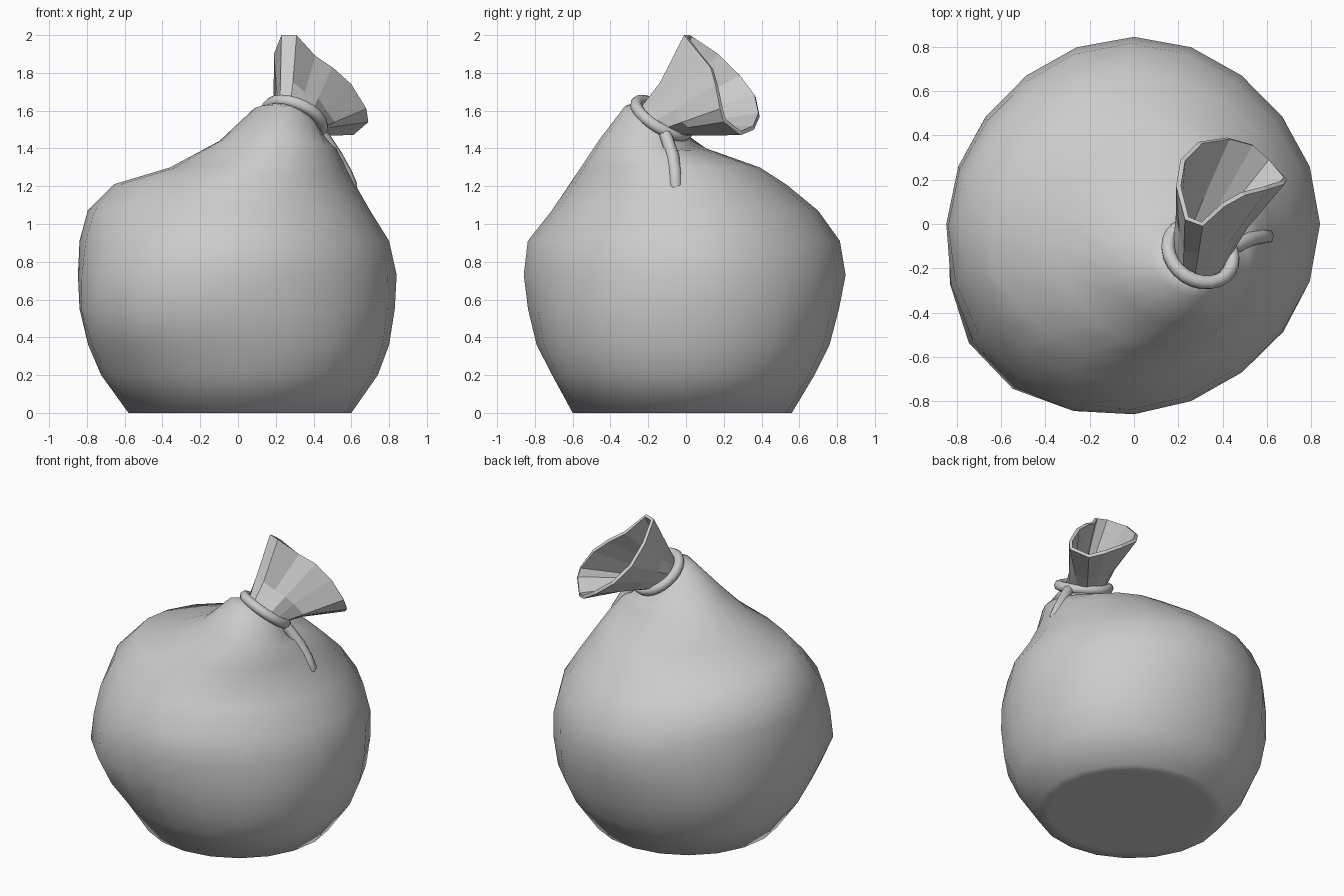
import bpy, math
from mathutils import Vector, Quaternion

if "Cube" in bpy.data.objects:
    bpy.data.objects.remove(bpy.data.objects["Cube"])

NECK = Vector((0.30, -0.13, 1.56))
AXIS = Vector((0.33, 0.50, 0.80)).normalized()
SX, SY = -AXIS.x / AXIS.z, -AXIS.y / AXIS.z


def make_object(name, verts, faces):
    mesh = bpy.data.meshes.new(name)
    mesh.from_pydata([tuple(v) for v in verts], [], faces)
    mesh.update()
    obj = bpy.data.objects.new(name, mesh)
    bpy.context.collection.objects.link(obj)
    return obj


def loft(name, rings, caps):
    n = len(rings[0])
    verts = [v for r in rings for v in r]
    faces = [(k * n + i, k * n + (i + 1) % n, (k + 1) * n + (i + 1) % n, (k + 1) * n + i)
             for k in range(len(rings) - 1) for i in range(n)]
    if caps:
        faces.append(tuple(reversed(range(n))))
        faces.append(tuple(range(len(verts) - n, len(verts))))
    return make_object(name, verts, faces)


def smooth(obj, angle):
    bpy.ops.object.select_all(action='DESELECT')
    obj.select_set(True)
    bpy.context.view_layer.objects.active = obj
    bpy.ops.object.shade_smooth_by_angle(angle=math.radians(angle))


# Sack body: height, x range, y range, tilt towards neck, front-left bulge, diagonal fullness
LEVELS = [
    (0.00, -0.50, 0.52, -0.52, 0.48, 0, 0.00, 0.00),
    (0.00, -0.58, 0.60, -0.60, 0.56, 0, 0.00, 0.00),
    (0.20, -0.725, 0.74, -0.71, 0.68, 0, -0.01, 0.02),
    (0.36, -0.79, 0.80, -0.785, 0.76, 0, 0.04, 0.02),
    (0.55, -0.83, 0.83, -0.82, 0.81, 0, 0.11, 0.005),
    (0.73, -0.84, 0.84, -0.845, 0.845, 0, 0.09, -0.02),
    (0.91, -0.835, 0.80, -0.83, 0.815, 0, 0.05, -0.025),
    (1.07, -0.795, 0.70, -0.71, 0.70, 0, 0.01, -0.01),
    (1.21, -0.66, 0.62, -0.62, 0.53, 0, -0.03, 0),
    (1.30, -0.36, 0.57, -0.56, 0.39, 0, -0.04, 0),
    (1.42, -0.10, 0.52, -0.46, 0.12, 0.15, -0.03, 0),
    (1.52, 0.07, 0.45, -0.33, 0.03, 0.9, -0.10, 0),
    (1.55, 0.17, 0.43, -0.255, -0.005, 1, 0, 0),
]
rings = []
for z, x0, x1, y0, y1, tilt, bulge, diag in LEVELS:
    ring = []
    for i in range(20):
        a = math.tau * i / 20
        k = (1 + bulge * 1.1 * max(0, math.cos(a - math.radians(228))) ** 6
             + diag * math.sin(2 * a) ** 2)
        dx, dy = (x1 - x0) / 2 * math.cos(a) * k, (y1 - y0) / 2 * math.sin(a) * k
        ring.append(((x0 + x1) / 2 + dx, (y0 + y1) / 2 + dy, z + tilt * (SX * dx + SY * dy)))
    rings.append(ring)
smooth(loft("sack_body", rings, True), 75)

# Flared mouth above the tie, with faceted pleats
RIM = [Vector(p) for p in reversed([
    (0.31, -0.01, 2.0), (0.23, 0.02, 2.0), (0.19, 0.17, 1.90), (0.21, 0.29, 1.78),
    (0.29, 0.37, 1.67), (0.42, 0.39, 1.57), (0.53, 0.36, 1.50), (0.61, 0.29, 1.47),
    (0.69, 0.20, 1.54), (0.68, 0.18, 1.61), (0.60, 0.155, 1.74), (0.50, 0.13, 1.83),
    (0.41, 0.08, 1.89)])]
start = Vector((0.35, -0.94, 0))
start = (start - AXIS * start.dot(AXIS)).normalized()
neck_ring, pleat_ring = [], []
for i, p in enumerate(RIM):
    # neck points run evenly round the tie; the 13th meets the highest rim point
    d = Quaternion(AXIS, math.tau * (i - 13.5) / 13) @ start
    base = NECK - AXIS * 0.02 + d * 0.125
    neck_ring.append(base)
    pleat_ring.append(base.lerp(p, 0.38) + d * (0.0 if i % 2 else -0.02))
mouth = loft("sack_mouth", [neck_ring, pleat_ring, RIM], False)
sol = mouth.modifiers.new("cloth_thickness", 'SOLIDIFY')
sol.thickness = 0.022
sol.offset = -1

# Cord tied round the neck
bpy.ops.mesh.primitive_torus_add(major_segments=24, minor_segments=8, major_radius=0.155,
                                 minor_radius=0.032, location=NECK,
                                 rotation=AXIS.to_track_quat('Z', 'Y').to_euler())
cord = bpy.context.object
cord.name = "neck_cord"
smooth(cord, 60)

# Loose cord end hanging down the right side
path = [Vector(p) for p in [(0.42, -0.12, 1.50), (0.46, -0.10, 1.45), (0.52, -0.07, 1.36),
                            (0.57, -0.058, 1.27), (0.60, -0.055, 1.20), (0.61, -0.055, 1.175)]]
radii = [0.032, 0.034, 0.034, 0.034, 0.034, 0.018]
tube = []
for i, p in enumerate(path):
    t = (path[min(i + 1, 5)] - path[max(i - 1, 0)]).normalized()
    u = t.cross(Vector((0, 1, 0))).normalized()
    v = t.cross(u)
    tube.append([p + (u * math.cos(math.tau * k / 8) + v * math.sin(math.tau * k / 8)) * radii[i]
                 for k in range(8)])
smooth(loft("cord_end", tube, True), 60)
